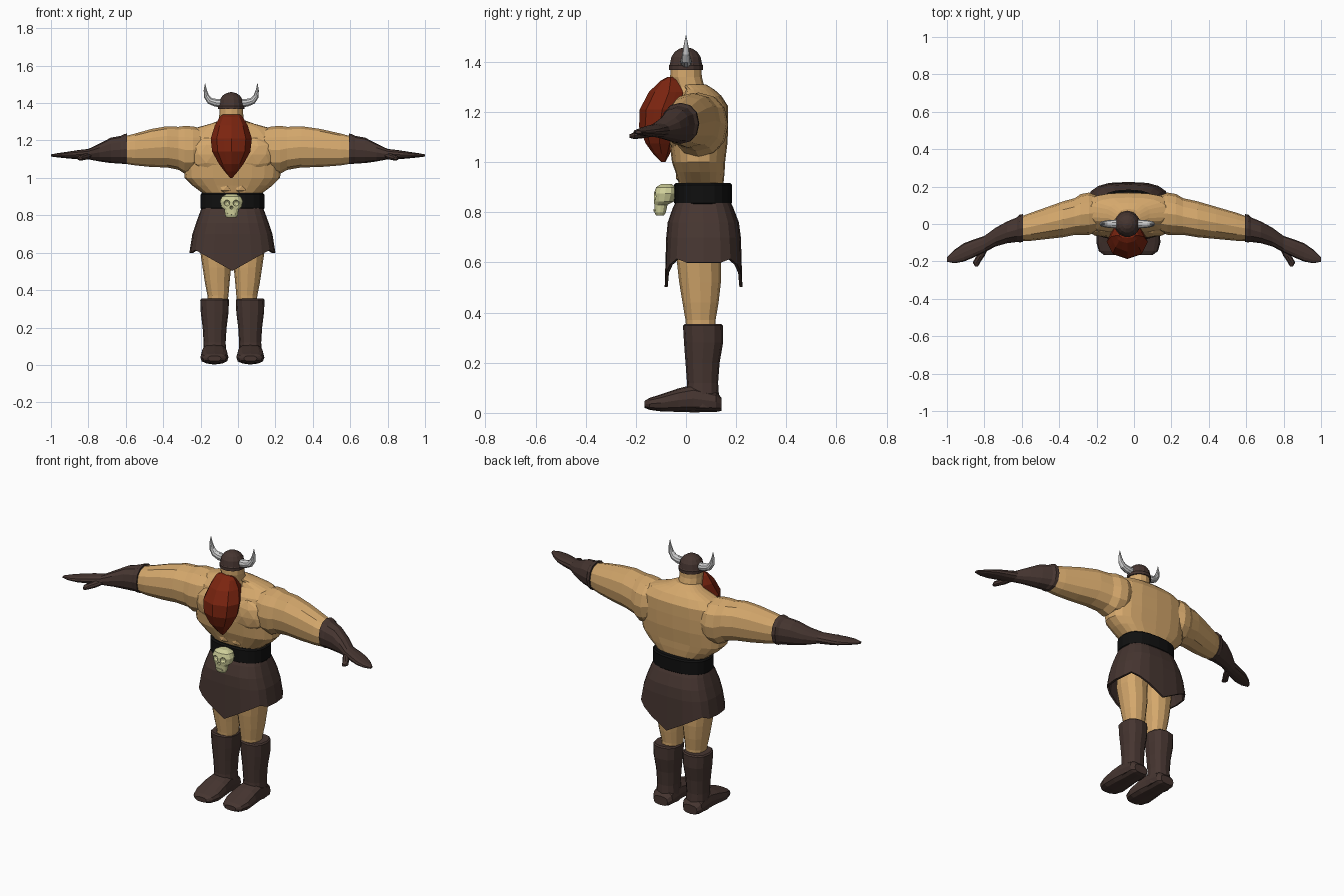
import bpy, bmesh
from math import sin, cos, pi, copysign
from mathutils import Vector

CX = -0.03   # the body stands slightly left of the arm-span centre
X, Y, Z = Vector((1, 0, 0)), Vector((0, 1, 0)), Vector((0, 0, 1))


def material(name, rgb):
    m = bpy.data.materials.new(name)
    m.diffuse_color = (*rgb, 1)
    return m


SKIN = material("skin", (0.66, 0.39, 0.15))
LEATHER = material("leather", (0.061, 0.036, 0.03))
BLACK = material("black_leather", (0.005, 0.005, 0.005))
HAIR = material("red_hair", (0.20, 0.018, 0.005))
BONE = material("bone", (0.62, 0.62, 0.32))


def loft(name, rings, mat=None, axis="z", n=12, p=2.0, caps=True, zigzag=0.0):
    """Skin superelliptic rings (x, y, z, half_u, half_v); axis None follows the path."""
    bm, rows = bmesh.new(), []
    pts = [Vector(r[:3]) for r in rings]
    for i, r in enumerate(rings):
        if axis is None:
            d = (pts[min(i + 1, len(pts) - 1)] - pts[max(i - 1, 0)]).normalized()
            u, v = Y, d.cross(Y)
        else:
            u, v = {"x": (Y, Z), "y": (X, Z), "z": (X, Y)}[axis]
        row = []
        for k in range(n):
            c, s = cos(2 * pi * k / n), sin(2 * pi * k / n)
            f = 1 - zigzag * (k % 2)
            co = (pts[i] + u * copysign(abs(c) ** (2 / p), c) * r[3] * f
                  + v * copysign(abs(s) ** (2 / p), s) * r[4] * f)
            row.append(bm.verts.new(co))
        rows.append(row)
    for a, b in zip(rows, rows[1:]):
        for k in range(n):
            j = (k + 1) % n
            bm.faces.new((a[k], a[j], b[j], b[k]))
    if caps:
        bm.faces.new(rows[0])
        bm.faces.new(rows[-1])
    bmesh.ops.recalc_face_normals(bm, faces=bm.faces)
    return finish(name, bm, mat)


def finish(name, bm, mat):
    me = bpy.data.meshes.new(name)
    bm.to_mesh(me)
    bm.free()
    ob = bpy.data.objects.new(name, me)
    bpy.context.collection.objects.link(ob)
    if mat:
        me.materials.append(mat)
    return ob


def ball(name, loc, radii, mat, sub=2):
    bm = bmesh.new()
    bmesh.ops.create_icosphere(bm, subdivisions=sub, radius=1)
    for v in bm.verts:
        v.co = Vector(loc) + Vector(a * b for a, b in zip(v.co, radii))
    return finish(name, bm, mat)


def upright(name, rows, mat, x=CX, **kw):
    """Vertical loft from rows of (z, y, half_x, half_y)."""
    return loft(name, [(x, y, z, a, b) for z, y, a, b in rows], mat, **kw)


# Torso, V-shaped, with sloping shoulders
upright("torso", [(.88, .062, .155, .092), (.92, .060, .162, .090), (.96, .056, .215, .098),
                  (1.0, .050, .255, .106), (1.08, .050, .262, .116), (1.16, .052, .265, .116),
                  (1.225, .062, .250, .105), (1.265, .066, .205, .075), (1.29, .055, .115, .058),
                  (1.31, .03, .06, .05)], SKIN, n=20, p=2.6)

# Neck and head
upright("head", [(1.24, .035, .085, .07), (1.30, .012, .066, .062), (1.34, .0, .064, .063),
                 (1.39, .0, .062, .062)], SKIN, x=-.036, n=12)

# Helmet
upright("helmet", [(1.368, 0, .070, .070), (1.385, 0, .070, .070), (1.39, 0, .066, .066),
                   (1.42, 0, .060, .060), (1.44, 0, .046, .046), (1.453, 0, .026, .026),
                   (1.458, 0, .006, .006)], LEATHER, x=-.036, n=14)

# Beard, narrowing to a point
upright("beard", [(1.34, -.062, .045, .012), (1.325, -.062, .062, .04), (1.28, -.068, .088, .08),
                  (1.21, -.095, .110, .09), (1.14, -.105, .102, .082), (1.075, -.105, .066, .056),
                  (1.035, -.098, .036, .034), (1.0, -.09, .006, .008)],
        HAIR, x=-.036, n=16, zigzag=.07)

# Belt and its skull buckle
upright("belt", [(.83, .068, .164, .108), (.838, .068, .171, .116), (.91, .068, .171, .116),
                 (.918, .068, .164, .108)], BLACK, n=20, p=2.5)
skull = upright("skull_buckle", [(.787, -.104, .026, .016), (.80, -.103, .034, .023),
                                 (.83, -.100, .038, .027), (.843, -.088, .054, .040),
                                 (.875, -.083, .062, .046), (.90, -.080, .052, .040),
                                 (.914, -.078, .026, .020)], BONE, x=-.035, n=14, p=2.4)
for i, (dx, z, r) in enumerate([(-.025, .866, .017), (.025, .866, .017), (0, .842, .009)]):
    cutter = ball("socket_cutter", (-.035 + dx, -.128, z), (r, .02, r), BONE)
    cutter.hide_render = True
    cutter.hide_set(True)
    cut = skull.modifiers.new("socket", "BOOLEAN")
    cut.object = cutter
loft("skull_teeth", [(-.035, -.13, .808, .022, .005), (-.035, -.10, .808, .026, .006)],
     BONE, axis="y", n=8, p=4)

# Skirt with pointed front and back flaps
skirt = upright("skirt", [(.85, .068, .160, .105), (.82, .068, .172, .120), (.76, .069, .194, .142),
                          (.70, .070, .214, .149), (.60, .070, .230, .155)],
                LEATHER, n=20, p=2.9, caps=False)
for v in skirt.data.vertices[-20:]:
    if abs(v.co.y - .07) > .09:
        v.co.z = .615 - .112 * max(0, 1 - abs(v.co.x - CX) / .2)
solid = skirt.modifiers.new("thickness", "SOLIDIFY")
solid.thickness = .012
solid.offset = -1

for side, s in (("left", -1), ("right", 1)):
    # Horn, curving out and up
    h = [(.045, 1.40, .024), (.085, 1.402, .022), (.115, 1.412, .019), (.132, 1.435, .015),
         (.139, 1.468, .009), (.140, 1.505, .001)]
    loft(side + "_horn", [(-.036 + s * x, 0, z, r, r) for x, z, r in h], axis=None, n=10)

    # Chest muscle and two rows of stomach muscle
    ball(side + "_chest", (CX + s * .105, -.022, 1.125), (.125, .05, .10), SKIN)
    for z in (.945, .99):
        ball(side + "_stomach", (CX + s * .04, -.025, z), (.04, .018, .026), SKIN, 1)

    # Arm; the body offset fades out towards the hands
    def reach(rows):
        return [(s * x + CX * (1 - max(0, min(1, (x - .26) / .3))), y, z, a, b)
                for x, y, z, a, b in rows]

    loft(side + "_arm", reach([(.15, .055, 1.16, .09, .10), (.21, .055, 1.15, .113, .125),
                               (.255, .050, 1.15, .110, .128), (.29, .040, 1.158, .098, .115),
                               (.36, .025, 1.166, .096, .110), (.45, .006, 1.160, .086, .102),
                               (.55, -.015, 1.152, .075, .085), (.63, -.03, 1.148, .06, .068)]),
         SKIN, axis="x", n=12, p=2.2)

    # Glove with a flared cuff and flat hand
    loft(side + "_glove", reach([(.593, -.022, 1.155, .075, .082), (.612, -.024, 1.153, .074, .080),
                                 (.625, -.03, 1.151, .066, .074), (.68, -.045, 1.147, .058, .068),
                                 (.74, -.070, 1.136, .050, .048), (.80, -.108, 1.127, .044, .028),
                                 (.86, -.132, 1.124, .048, .024), (.91, -.152, 1.122, .049, .018),
                                 (.96, -.174, 1.121, .036, .012), (1.0, -.190, 1.12, .012, .006)]),
         LEATHER, axis="x", n=12, p=2.2)
    loft(side + "_thumb", [(s * .80, -.12, 1.122, .025, .018), (s * .82, -.17, 1.112, .022, .016),
                           (s * .842, -.205, 1.106, .020, .014), (s * .842, -.226, 1.104, .009, .007)],
         LEATHER, axis="y", n=8)

    # Bare thigh
    leg = [(.80, .06, .080, .085, .088), (.60, .052, .088, .083, .088), (.52, .056, .083, .076, .083),
           (.44, .058, .081, .066, .072), (.37, .058, .077, .056, .060), (.32, .06, .08, .052, .058)]
    loft(side + "_leg", [(CX + s * o, y, z, a, b) for z, y, o, a, b in leg], SKIN, n=12, p=2.3)

    # Boot shaft and foot
    boot = [(.355, .068, .070, .073), (.348, .068, .077, .080), (.28, .070, .074, .078),
            (.20, .066, .064, .068), (.12, .066, .059, .062), (.06, .066, .062, .066),
            (.02, .068, .062, .066)]
    upright(side + "_boot", boot, LEATHER, x=CX + s * .095, n=12, p=2.4)
    foot = [(.142, .008, .06, .045), (.12, .004, .085, .062), (.03, .002, .112, .066),
            (-.03, .004, .098, .072), (-.10, .006, .074, .075), (-.145, .012, .060, .062),
            (-.165, .020, .048, .035)]
    loft(side + "_foot", [(CX + s * .096, y, (lo + hi) / 2, a, (hi - lo) / 2)
                          for y, lo, hi, a in foot], LEATHER, axis="y", n=12, p=2.8)
